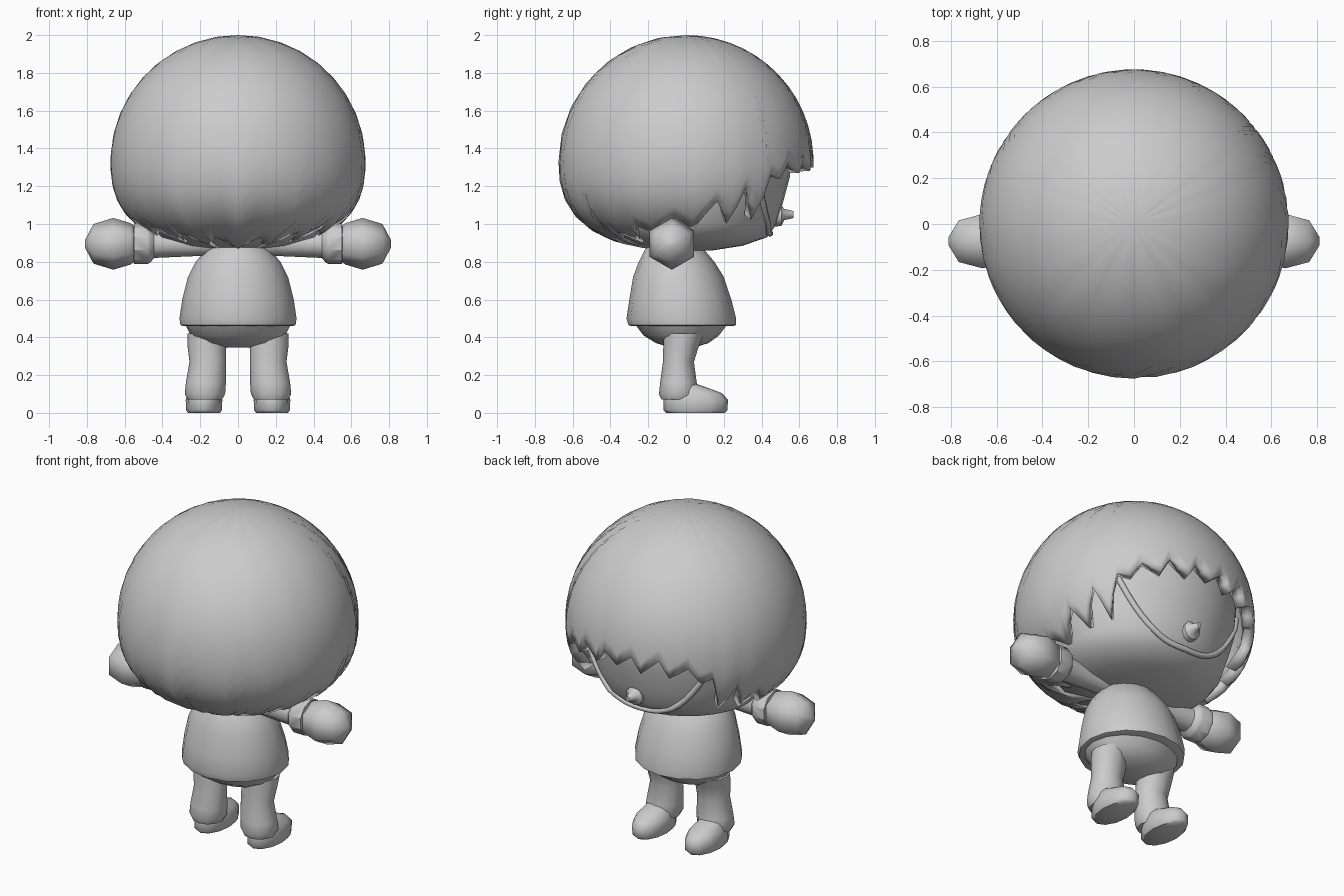
import bpy, bmesh, math
from mathutils import Vector

cube = bpy.data.objects.get("Cube")
if cube:
    bpy.data.objects.remove(cube, do_unlink=True)

grey = bpy.data.materials.new("plain grey")
grey.use_nodes = True
COLOUR = (0.6, 0.6, 0.6, 1)
grey.diffuse_color = COLOUR
grey.node_tree.nodes["Principled BSDF"].inputs["Base Color"].default_value = COLOUR


def finish(name, bm, sharp=50):
    """Turn a bmesh into a smooth shaded object."""
    bmesh.ops.recalc_face_normals(bm, faces=bm.faces)
    mesh = bpy.data.meshes.new(name)
    bm.to_mesh(mesh)
    bm.free()
    mesh.materials.append(grey)
    obj = bpy.data.objects.new(name, mesh)
    bpy.context.collection.objects.link(obj)
    bpy.ops.object.select_all(action="DESELECT")
    bpy.context.view_layer.objects.active = obj
    obj.select_set(True)
    bpy.ops.object.shade_smooth_by_angle(angle=math.radians(sharp))
    return obj


def loft(name, rings, sides, place, sharp=50):
    """Skin elliptical rings (along, centre u, centre v, radius u, radius v)."""
    bm = bmesh.new()
    loops = []
    for along, cu, cv, ru, rv in rings:
        loop = []
        for i in range(sides):
            a = math.tau * i / sides
            loop.append(bm.verts.new(place(along, cu + ru * math.sin(a), cv + rv * math.cos(a))))
        loops.append(loop)
    for low, high in zip(loops, loops[1:]):
        for i in range(sides):
            j = (i + 1) % sides
            bm.faces.new((low[i], low[j], high[j], high[i]))
    bm.faces.new(loops[0])
    bm.faces.new(loops[-1])
    return finish(name, bm, sharp)


def upright(along, u, v):
    return Vector((u, v, along))


# Head, with the face on the +y side
HEAD = [(0.86, 0.12), (0.885, 0.28), (0.93, 0.41), (1.0, 0.46), (1.1, 0.49),
        (1.25, 0.53), (1.4, 0.54), (1.6, 0.46), (1.8, 0.28)]
loft("head", [(z, 0, 0.02, r * 1.06, r) for z, r in HEAD], 32, upright)


def head_radius(z):
    for (z0, r0), (z1, r1) in zip(HEAD, HEAD[1:]):
        if z <= z1:
            return r0 + (r1 - r0) * (z - z0) / (z1 - z0)
    return HEAD[-1][1]


# Raised rim that frames the face
curve = bpy.data.curves.new("face_rim", "CURVE")
curve.dimensions = "3D"
curve.bevel_depth = 0.018
curve.bevel_resolution = 1
curve.use_fill_caps = True
path = curve.splines.new("POLY")
STEPS = 24
path.points.add(STEPS)
for i, point in enumerate(path.points):
    t = 2 * i / STEPS - 1
    z = 0.95 + 0.4 * abs(t) ** 3
    a = math.radians(52) * t
    r = head_radius(z)
    point.co = (r * 1.06 * math.sin(a), 0.02 + r * math.cos(a), z, 1)
rim = bpy.data.objects.new("face_rim", curve)
bpy.context.collection.objects.link(rim)
curve.materials.append(grey)

# Mouth: a small disc with a pointed tip
loft("mouth", [(0.46, 0, 1.04, 0.055, 0.055), (0.505, 0, 1.045, 0.055, 0.055),
               (0.52, 0, 1.05, 0.035, 0.03), (0.57, 0, 1.05, 0.012, 0.018)],
     10, lambda along, u, v: Vector((u, along, v)))

# Hair: a rounded cap whose hem zigzags around the head (degrees from the face, height)
HEM = [(0, 1.3), (8, 1.37), (13, 1.28), (22, 1.37), (27, 1.27), (36, 1.33), (42, 1.24),
       (48, 1.26), (53, 1.02), (61, 1.2), (67, 1.0), (75, 1.12), (86, 0.97), (96, 1.03),
       (110, 0.94), (119, 0.99), (130, 0.9), (139, 0.96), (151, 0.87), (164, 0.93), (180, 0.86)]
MIDDLE, UP, DOWN, WIDE = 1.33, 0.67, 0.47, 0.675
ROWS = 14


def hair_point(angle, theta):
    c = math.cos(theta)
    if c > 0:
        r, z = math.sin(theta), MIDDLE + UP * c
    else:
        r, z = (1 - abs(c) ** 2.5) ** 0.4, MIDDLE + DOWN * c
    return Vector((WIDE * r * math.sin(angle), WIDE * r * math.cos(angle), z))


half = []
for (a0, z0), (a1, z1) in zip(HEM, HEM[1:]):
    half += [(a0, z0), ((a0 + a1) / 2, (z0 + z1) / 2)]
around = half + [HEM[-1]] + [(360 - a, z) for a, z in reversed(half[1:])]
bm = bmesh.new()
crown = bm.verts.new((0, 0, MIDDLE + UP))
columns = []
for degrees, z in around:
    drop = z - MIDDLE
    last = math.acos(max(-1, drop / (UP if drop > 0 else DOWN)))
    columns.append([bm.verts.new(hair_point(math.radians(degrees), last * k / ROWS))
                    for k in range(1, ROWS + 1)])
for i, left in enumerate(columns):
    right = columns[(i + 1) % len(columns)]
    bm.faces.new((crown, left[0], right[0]))
    for k in range(ROWS - 1):
        bm.faces.new((left[k], left[k + 1], right[k + 1], right[k]))
hair = finish("hair", bm, 60)
shell = hair.modifiers.new("thickness", "SOLIDIFY")
shell.thickness = 0.06
shell.offset = -1

# Shirt and pelvis
loft("shirt", [(0.46, 0, -0.02, 0.29, 0.27), (0.465, 0, -0.02, 0.305, 0.285),
               (0.5, 0, -0.025, 0.31, 0.29), (0.6, 0, -0.03, 0.295, 0.27),
               (0.72, 0, -0.04, 0.265, 0.24), (0.8, 0, -0.05, 0.225, 0.2),
               (0.86, 0, -0.06, 0.17, 0.16), (0.92, 0, -0.06, 0.1, 0.1)], 16, upright, 40)
loft("pelvis", [(0.345, 0, -0.02, 0.06, 0.06), (0.37, 0, -0.02, 0.19, 0.14),
                (0.41, 0, -0.025, 0.25, 0.2), (0.47, 0, -0.025, 0.28, 0.245)], 16, upright)

# Limbs, made once for each side
for side, label in ((1, "left"), (-1, "right")):
    def outward(along, u, v, s=side):
        return Vector((s * along, u - 0.075, v + 0.895))

    def leg_side(along, u, v, s=side):
        return Vector((s * u, v, along))

    def round_rings(profile):
        return [(x, 0, 0, r, r) for x, r in profile]

    loft(label + "_arm", round_rings([(0.05, 0.06), (0.25, 0.066), (0.45, 0.075), (0.5, 0.08)]),
         10, outward)
    loft(label + "_cuff", round_rings([(0.44, 0.07), (0.465, 0.1), (0.48, 0.107), (0.55, 0.107),
                                       (0.555, 0.08)]), 10, outward, 35)
    loft(label + "_hand", round_rings([(0.54, 0.09), (0.57, 0.11), (0.66, 0.137), (0.765, 0.105),
                                       (0.81, 0.02)]), 6, outward, 75)
    loft(label + "_leg", [(0.07, 0.175, -0.04, 0.09, 0.09), (0.1, 0.175, -0.04, 0.107, 0.103),
                          (0.16, 0.17, -0.04, 0.106, 0.097), (0.27, 0.16, -0.04, 0.097, 0.082),
                          (0.36, 0.165, -0.025, 0.103, 0.095), (0.42, 0.165, -0.01, 0.103, 0.11)],
         12, leg_side)
    loft(label + "_shoe", [(0, 0.18, 0.05, 0.085, 0.155), (0.015, 0.18, 0.05, 0.095, 0.17),
                           (0.07, 0.18, 0.052, 0.097, 0.17), (0.105, 0.18, 0.04, 0.088, 0.15),
                           (0.135, 0.18, 0.01, 0.07, 0.1), (0.155, 0.18, -0.02, 0.06, 0.07)],
         12, leg_side)
